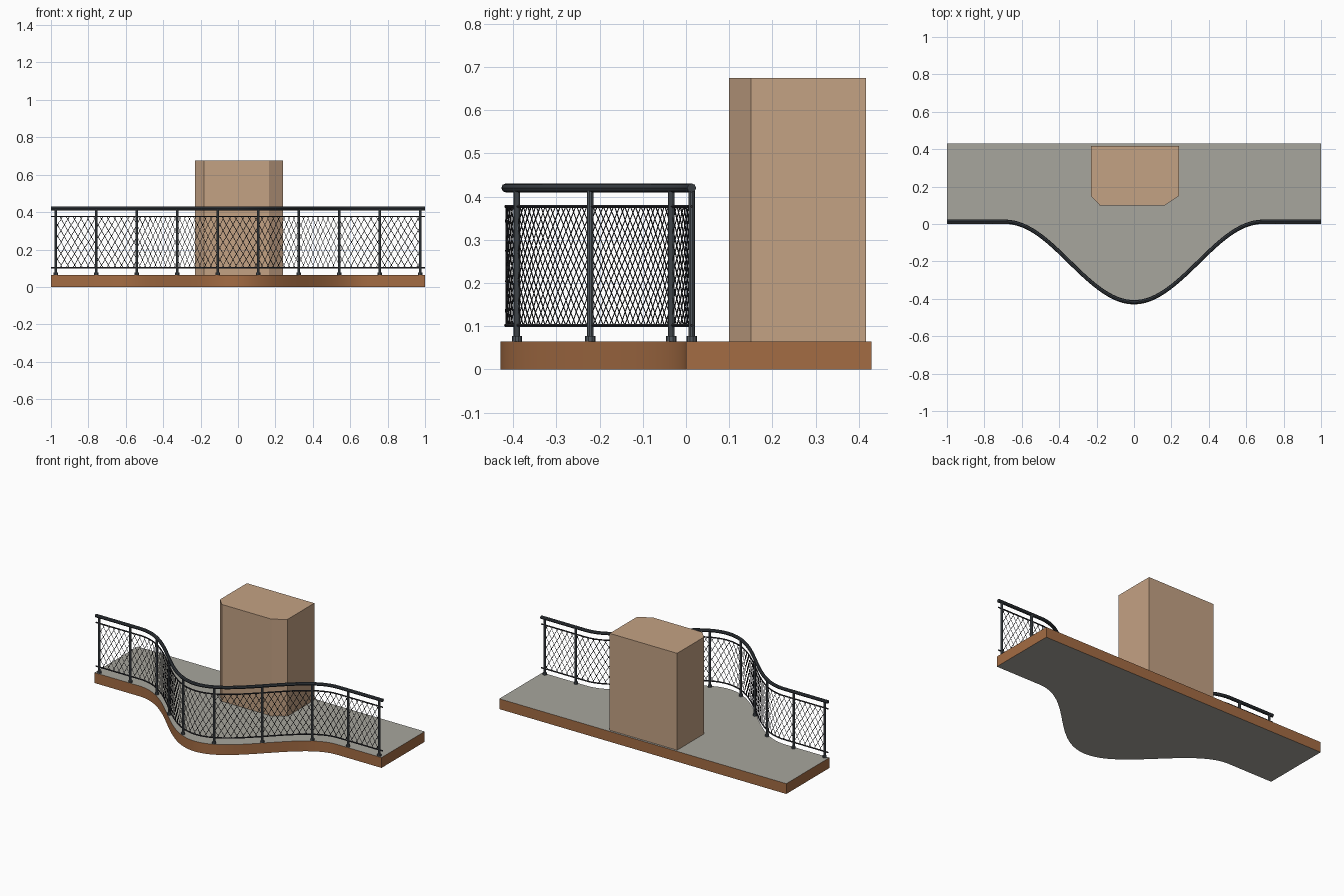
import bpy, bmesh, math
from mathutils import Vector

cube = bpy.data.objects.get("Cube")
if cube:
    bpy.data.objects.remove(cube)


def material(name, rgb):
    m = bpy.data.materials.new(name)
    m.use_nodes = True
    m.diffuse_color = (*rgb, 1)
    bsdf = m.node_tree.nodes["Principled BSDF"]
    bsdf.inputs["Base Color"].default_value = (*rgb, 1)
    return m


BROWN = material("brown fascia", (0.37, 0.15, 0.057))
GREY = material("grey concrete", (0.39, 0.38, 0.34))
BEIGE = material("beige block", (0.55, 0.36, 0.23))
RAIL = material("dark rail steel", (0.038, 0.045, 0.053))
POST = material("post steel", (0.085, 0.1, 0.115))
WIRE = material("wire", (0.025, 0.025, 0.03))

DEPTH, HALF, DECK = 0.43, 0.69, 0.065
RAIL_Z, TOP_Z, LOW_Z = 0.42, 0.377, 0.102


def front_y(x):
    """Front edge of the deck: straight ends and a bell-shaped bulge."""
    if abs(x) >= HALF:
        return 0.0
    return -DEPTH * math.cos(math.pi * x / (2 * HALF)) ** 2


def fence_y(x):
    return front_y(x) + 0.013


def finish(obj):
    bpy.ops.object.select_all(action="DESELECT")
    obj.select_set(True)
    bpy.context.view_layer.objects.active = obj
    if obj.type == "CURVE":
        bpy.ops.object.convert(target="MESH")
    bpy.ops.object.shade_smooth_by_angle(angle=math.radians(30))


def mesh_object(name, bm, mats):
    me = bpy.data.meshes.new(name)
    bmesh.ops.recalc_face_normals(bm, faces=bm.faces)
    bm.to_mesh(me)
    bm.free()
    for m in mats:
        me.materials.append(m)
    obj = bpy.data.objects.new(name, me)
    bpy.context.collection.objects.link(obj)
    finish(obj)
    return obj


def prism(name, outline, z0, z1, side, cap):
    """Extrude an outline upwards, with one colour for sides and one for caps."""
    bm = bmesh.new()
    base = bm.faces.new([bm.verts.new((x, y, z0)) for x, y in outline])
    ext = bmesh.ops.extrude_face_region(bm, geom=[base], use_keep_orig=True)
    verts = [v for v in ext["geom"] if isinstance(v, bmesh.types.BMVert)]
    bmesh.ops.translate(bm, vec=(0, 0, z1 - z0), verts=verts)
    bm.normal_update()
    for f in bm.faces:
        f.material_index = 1 if abs(f.normal.z) > 0.5 else 0
    return mesh_object(name, bm, [side, cap])


def tubes(name, paths, radius, resolution, mat):
    """Round tubes swept along lists of points."""
    cu = bpy.data.curves.new(name, "CURVE")
    cu.dimensions = "3D"
    cu.bevel_depth = radius
    cu.bevel_resolution = resolution
    cu.use_fill_caps = True
    for pts in paths:
        sp = cu.splines.new("POLY")
        sp.points.add(len(pts) - 1)
        for p, co in zip(sp.points, pts):
            p.co = (*co, 1)
    cu.materials.append(mat)
    obj = bpy.data.objects.new(name, cu)
    bpy.context.collection.objects.link(obj)
    finish(obj)


# Deck slab with the bulging front
STEPS = 60
bulge = [-HALF + 2 * HALF * i / STEPS for i in range(STEPS + 1)]
xs = [-1.0] + bulge + [1.0]
outline = [(x, front_y(x)) for x in xs] + [(1, DEPTH), (-1, DEPTH)]
prism("deck_slab", outline, 0, DECK, BROWN, GREY)

# Block with chamfered front corners
prism("block", [(-0.23, 0.417), (-0.23, 0.15), (-0.183, 0.1), (0.165, 0.1),
                (0.24, 0.15), (0.24, 0.417)], DECK, 0.675, BEIGE, BEIGE)

# Handrail and the two tension wires
for name, z, r, res, mat in (("handrail", RAIL_Z, 0.0105, 2, RAIL),
                             ("upper_rod", TOP_Z, 0.004, 1, WIRE),
                             ("lower_rod", LOW_Z, 0.004, 1, WIRE)):
    tubes(name, [[(x, fence_y(x), z) for x in xs]], r, res, mat)

# Posts with foot plates
bm = bmesh.new()
for i in range(10):
    x = -0.975 + 1.95 * i / 9
    for r, z0, z1 in ((0.0075, DECK, RAIL_Z), (0.012, DECK, 0.077)):
        made = bmesh.ops.create_cone(bm, cap_ends=True, segments=10,
                                     radius1=r, radius2=r, depth=z1 - z0)
        bmesh.ops.translate(bm, verts=made["verts"],
                            vec=(x, fence_y(x), (z0 + z1) / 2))
mesh_object("posts", bm, [POST])

# Arc-length table of the fence line
FINE = 800
line = [Vector((-0.975 + 1.95 * i / FINE, 0, 0)) for i in range(FINE + 1)]
for p in line:
    p.y = fence_y(p.x)
lengths = [0.0]
for a, b in zip(line, line[1:]):
    lengths.append(lengths[-1] + (b - a).length)
total = lengths[-1]
even, k = [], 0
for i in range(FINE + 1):
    while k < FINE and lengths[k] < total * i / FINE:
        k += 1
    even.append(line[k])


def on_fence(s, z):
    p = even[min(FINE, max(0, round(s / total * FINE)))]
    return (p.x, p.y, z)


# Diamond wire mesh: two families of slanted wires following the curve
RUN, GAP, PARTS = 0.16, 0.036, 8
paths = []
for i in range(int((total + RUN) / GAP) + 1):
    start = i * GAP - RUN
    lo, hi = max(0, -start / RUN), min(1, (total - start) / RUN)
    if hi - lo < 0.05:
        continue
    ts = [lo + (hi - lo) * j / PARTS for j in range(PARTS + 1)]
    for flip in (False, True):
        paths.append([on_fence(start + t * RUN,
                               LOW_Z + (TOP_Z - LOW_Z) * (1 - t if flip else t))
                      for t in ts])
tubes("wire_mesh", paths, 0.0016, 0, WIRE)
